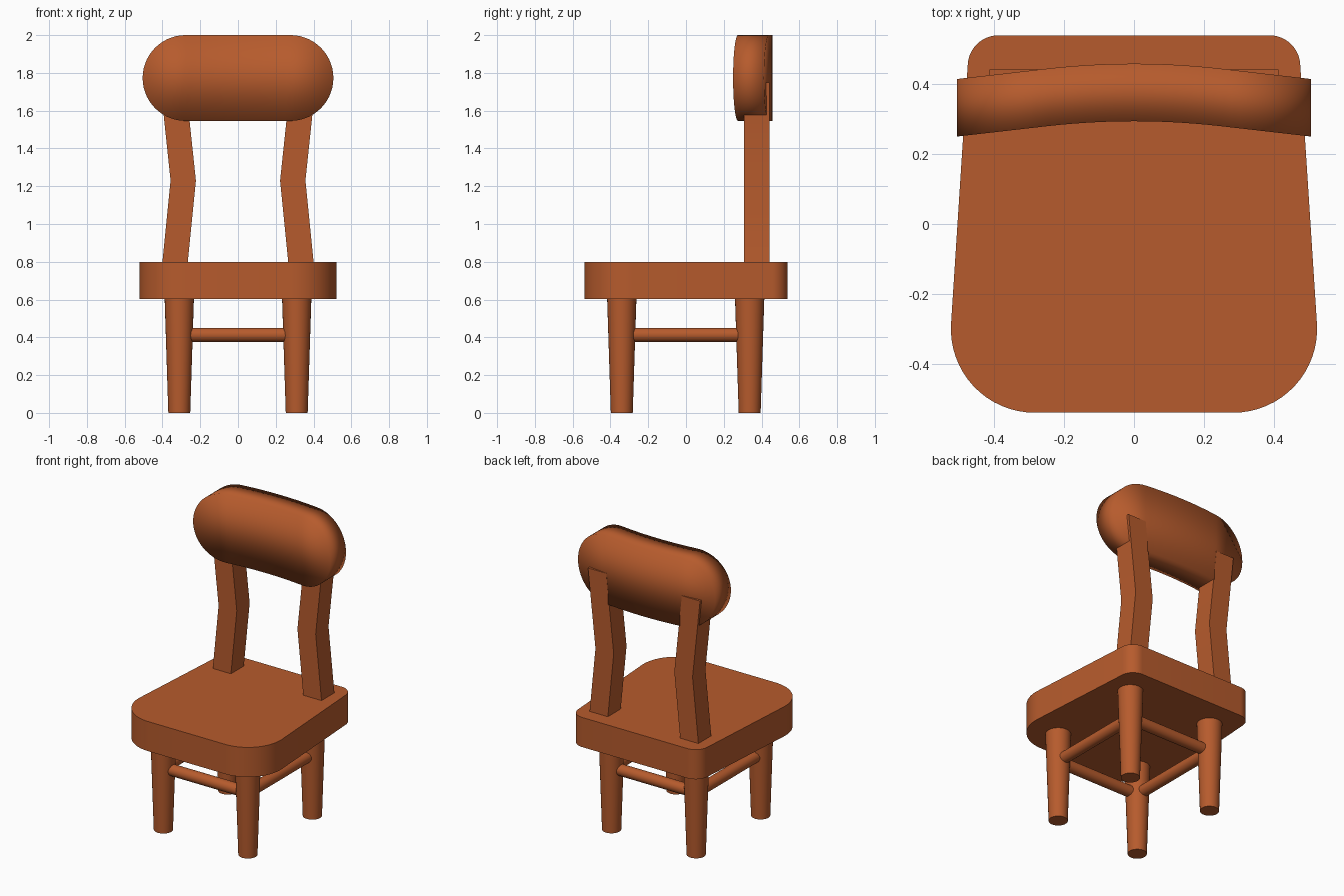
import bpy, bmesh
from math import sin, cos, pi, radians, sqrt
from mathutils import Vector

if "Cube" in bpy.data.objects:
    bpy.data.objects.remove(bpy.data.objects["Cube"])

wood = bpy.data.materials.new("wood")
wood.diffuse_color = (0.47, 0.105, 0.026, 1)
wood.use_nodes = True
wood.node_tree.nodes["Principled BSDF"].inputs["Base Color"].default_value = wood.diffuse_color


def finish(name, bm, angle=35):
    bmesh.ops.remove_doubles(bm, verts=bm.verts, dist=0.0005)
    bmesh.ops.recalc_face_normals(bm, faces=bm.faces)
    mesh = bpy.data.meshes.new(name)
    bm.to_mesh(mesh)
    bm.free()
    obj = bpy.data.objects.new(name, mesh)
    bpy.context.collection.objects.link(obj)
    mesh.materials.append(wood)
    bpy.ops.object.select_all(action='DESELECT')
    bpy.context.view_layer.objects.active = obj
    obj.select_set(True)
    if angle is None:
        bpy.ops.object.shade_smooth()
    else:
        bpy.ops.object.shade_smooth_by_angle(angle=radians(angle))
    return obj


def loft(name, rings, angle=35, caps=True):
    bm = bmesh.new()
    loops = [[bm.verts.new(p) for p in ring] for ring in rings]
    n = len(loops[0])
    for a, b in zip(loops, loops[1:]):
        for i in range(n):
            j = (i + 1) % n
            bm.faces.new((a[i], a[j], b[j], b[i]))
    if caps:
        bm.faces.new(loops[0])
        bm.faces.new(loops[-1])
    return finish(name, bm, angle)


def rod(name, start, end, r1, r2, segs=32):
    start, end = Vector(start), Vector(end)
    axis = end - start
    rot = axis.to_track_quat('Z', 'Y')
    rings = []
    for p, r in ((start, r1), (end, r2)):
        rings.append([p + rot @ Vector((r * cos(2 * pi * i / segs), r * sin(2 * pi * i / segs), 0))
                      for i in range(segs)])
    return loft(name, rings)


# Seat: tapered slab with large front and small back corner radii
def arc(cx, cy, r, a0, a1, n=16):
    return [(cx + r * cos(radians(a0 + (a1 - a0) * i / n)),
             cy + r * sin(radians(a0 + (a1 - a0) * i / n))) for i in range(n + 1)]


half = arc(0.283, -0.299, 0.239, -90, 4) + arc(0.386, 0.45, 0.088, 4, 90)
outline = half + [(-x, y) for x, y in reversed(half)]
loft("seat", [[(x, y, z) for x, y in outline] for z in (0.603, 0.8)])

# Legs
LX, FY, BY = 0.311, -0.34, 0.337
for side, s in (("left", -1), ("right", 1)):
    for pos, y in (("front", FY), ("back", BY)):
        rod(f"{pos}_leg_{side}", (s * LX, y, 0), (s * LX, y, 0.62), 0.058, 0.078)
    # Side rungs
    rod(f"side_rung_{side}", (s * LX, FY, 0.413), (s * LX, BY, 0.413), 0.037, 0.037)

    # Back posts: square bars with an inward kink
    path = [(0.335, 0.78), (0.29, 1.23), (0.345, 1.75)]
    w = 0.067
    loft(f"back_post_{side}",
         [[(s * (x + dx), y, z) for dx, y in ((-w, 0.306), (w, 0.306), (w, 0.441), (-w, 0.441))]
          for x, z in path])

# Front and back rungs
for pos, y in (("front", FY), ("back", BY)):
    rod(f"{pos}_rung", (-LX, y, 0.413), (LX, y, 0.413), 0.037, 0.037)

# Backrest: curved stadium-shaped plank, softly shaded
R, MID, ZC = 0.227, 0.278, 1.773


def bow(x):
    x = abs(x)
    return -0.23 * (x * x if x < 0.25 else 0.0625 + 0.5 * (x - 0.25))


caps_x = [MID + R * sin(pi / 2 * i / 14) for i in range(15)]
xs = [-x for x in reversed(caps_x)] + [MID * (2 * i / 16 - 1) for i in range(1, 16)] + caps_x
rings = []
for x in xs:
    h = sqrt(max(0, R * R - max(0, abs(x) - MID) ** 2))
    f, b = 0.293 + bow(x), 0.457 + bow(x)
    rings.append([(x, f, ZC - h), (x, f, ZC + h), (x, b, ZC + h), (x, b, ZC - h)])
loft("backrest", rings, angle=None, caps=False)
